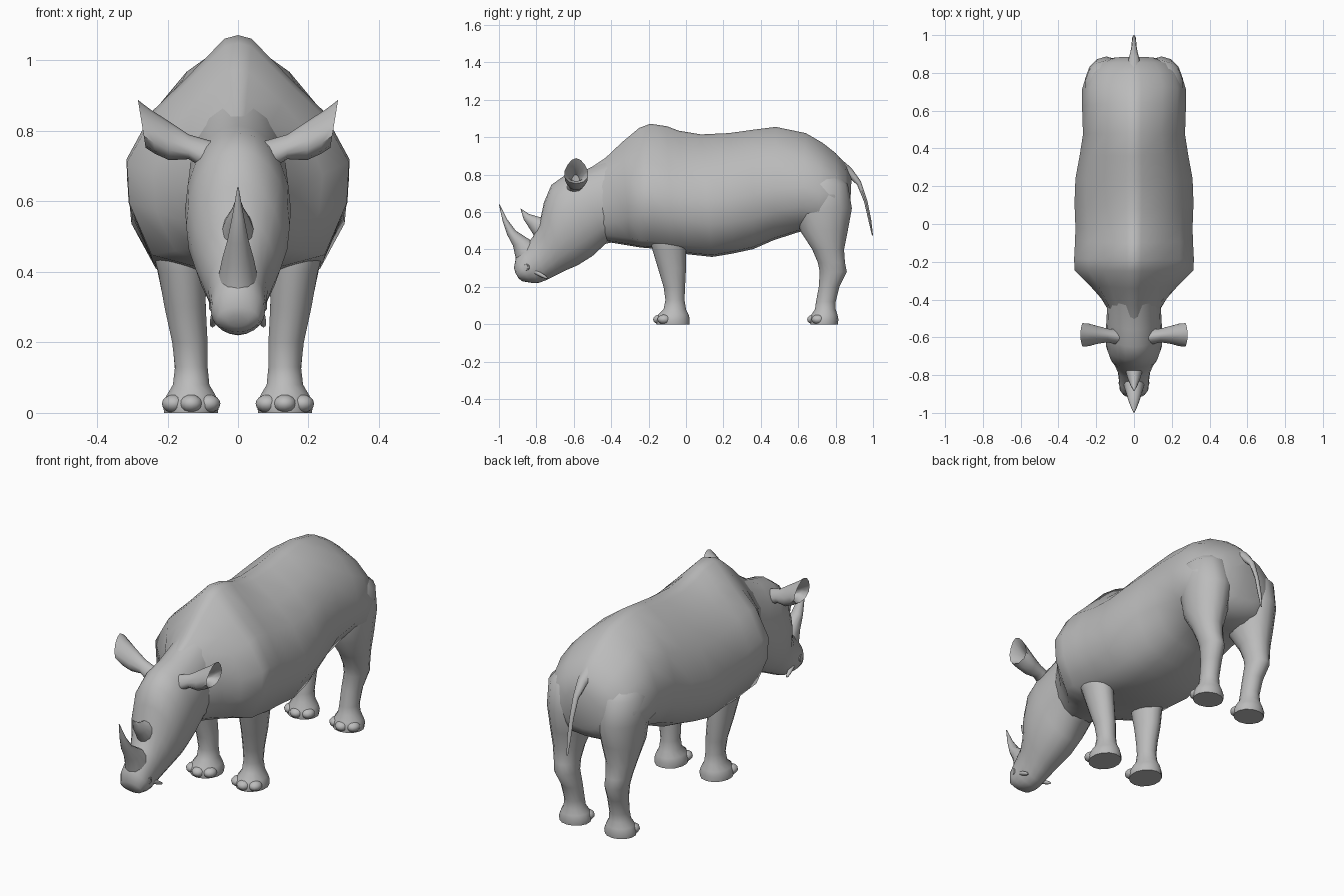
import bpy, bmesh, math
from mathutils import Vector as V

hide = bpy.data.materials.new("grey_hide")
hide.diffuse_color = (0.5, 0.5, 0.5, 1)


def finish(ob, angle=55):
    ob.data.materials.append(hide)
    bpy.ops.object.select_all(action='DESELECT')
    ob.select_set(True)
    bpy.context.view_layer.objects.active = ob
    bpy.ops.object.shade_smooth_by_angle(angle=math.radians(angle))


def loft(name, rings, angle=55):
    """Skin rings given as (top, bottom, half-width vector, half profile)."""
    bm = bmesh.new()
    loops = []
    for top, bot, w, prof in rings:
        top, bot, w = V(top), V(bot), V(w)
        full = prof + [(-u, v) for u, v in prof[-2:0:-1]]
        loops.append([bm.verts.new(bot + (top - bot) * v + w * u) for u, v in full])
    n = len(loops[0])
    for a, b in zip(loops, loops[1:]):
        for i in range(n):
            j = (i + 1) % n
            bm.faces.new((a[i], a[j], b[j], b[i]))
    bm.faces.new(loops[0])
    bm.faces.new(loops[-1])
    bmesh.ops.recalc_face_normals(bm, faces=bm.faces)
    me = bpy.data.meshes.new(name)
    bm.to_mesh(me)
    bm.free()
    ob = bpy.data.objects.new(name, me)
    bpy.context.collection.objects.link(ob)
    finish(ob, angle)


def oval(n=8, taper=0.0):
    """Half ellipse, narrowed toward its top by taper."""
    out = []
    for i in range(n + 1):
        a = math.pi * i / n
        out.append((math.sin(a) * (1 - taper * math.cos(a)), 0.5 + 0.5 * math.cos(a)))
    return out


def yz_rings(rows, prof):
    return [((0, a, b), (0, c, d), (w, 0, 0), prof) for a, b, c, d, w in rows]


def ball(name, loc, size, rot=(0, 0, 0)):
    bpy.ops.mesh.primitive_uv_sphere_add(segments=12, ring_count=8, location=loc, rotation=rot)
    ob = bpy.context.object
    ob.name = name
    ob.scale = size
    finish(ob)


# Body: ridged at the shoulder hump, rounder toward the rump
RIDGE = [(0, 1), (.12, .985), (.5, .8), (.76, .68), (1, .47), (.98, .29), (.78, .06), (.4, .01), (0, 0)]
ROUND = [(0, 1), (.14, .985), (.55, .87), (.84, .71), (1, .46), (.94, .25), (.7, .09), (.4, .02), (0, 0)]


def mix(t):
    return [(a + (c - a) * t, b + (d - b) * t) for (a, b), (c, d) in zip(RIDGE, ROUND)]


body = [  # top y, top z, bottom y, bottom z, half width, roundness
    (-.52, .83, -.42, .44, .13, 1), (-.43, .89, -.36, .43, .175, .8),
    (-.34, .975, -.30, .42, .24, .4), (-.25, 1.05, -.24, .41, .315, 0),
    (-.19, 1.072, -.18, .405, .317, 0), (-.10, 1.058, -.08, .385, .312, .1),
    (-.04, 1.035, 0, .375, .31, .3), (.08, 1.015, .14, .36, .315, .5),
    (.23, 1.022, .25, .378, .31, .7), (.36, 1.04, .36, .402, .288, .8),
    (.48, 1.055, .47, .45, .27, .8), (.64, 1.022, .61, .495, .275, .9),
    (.73, .97, .70, .48, .275, 1), (.80, .915, .79, .49, .25, 1),
    (.855, .855, .845, .52, .20, 1), (.885, .78, .875, .57, .11, 1)]
loft("body", [((0, a, b), (0, c, d), (w, 0, 0), mix(t)) for a, b, c, d, w, t in body])

# Head, from the neck down to the muzzle
loft("head", yz_rings([
    (-.42, .88, -.34, .45, .14), (-.56, .815, -.43, .43, .145),
    (-.65, .795, -.50, .365, .15), (-.72, .745, -.58, .315, .147),
    (-.76, .65, -.65, .285, .128), (-.78, .555, -.70, .26, .105),
    (-.82, .465, -.75, .235, .085), (-.88, .40, -.79, .22, .079),
    (-.91, .355, -.83, .222, .077), (-.92, .30, -.875, .23, .06),
    (-.912, .275, -.895, .245, .03)], oval(10)), 70)

# Horns
loft("front_horn", yz_rings([
    (-.91, .35, -.79, .43, .055), (-.925, .42, -.84, .455, .045),
    (-.957, .48, -.91, .50, .03), (-.98, .55, -.955, .56, .017),
    (-1, .64, -.996, .64, .002)], oval(6)))
loft("rear_horn", yz_rings([
    (-.81, .47, -.75, .57, .045), (-.845, .525, -.79, .575, .033),
    (-.868, .56, -.84, .59, .018), (-.885, .618, -.882, .618, .002)], oval(6)))

# Tail
loft("tail", yz_rings([
    (.81, .90, .83, .80, .04), (.885, .835, .865, .79, .028),
    (.935, .765, .915, .745, .016), (.97, .66, .952, .655, .012),
    (.99, .56, .975, .557, .011), (1, .475, .994, .475, .004)], oval(4)))

# Legs: z, front y, back y, inner x, outer x
front_leg = [
    (.60, -.19, .0, .10, .24), (.48, -.20, .0, .09, .25), (.40, -.18, 0, .09, .228),
    (.30, -.15, 0, .09, .21), (.20, -.12, -.005, .085, .188), (.13, -.11, -.008, .085, .18),
    (.08, -.12, .0, .08, .186), (.05, -.15, .015, .062, .204),
    (.025, -.162, .02, .052, .214), (0, -.158, .02, .055, .212)]
hind_leg = [
    (.82, .64, .80, .08, .20), (.75, .59, .865, .04, .262), (.62, .585, .887, .03, .262),
    (.5, .61, .865, .05, .25), (.4, .675, .845, .08, .23), (.33, .705, .85, .09, .215),
    (.28, .715, .86, .09, .205), (.2, .71, .82, .085, .187), (.12, .695, .80, .085, .18),
    (.08, .69, .80, .08, .186), (.05, .67, .81, .062, .204),
    (.025, .662, .815, .052, .214), (0, .665, .812, .055, .212)]
# Ears: top x, top z, bottom x, bottom z, middle y, half depth; last rings form the cup
ear = [
    (.07, .77, .09, .69, -.60, .04), (.14, .79, .14, .72, -.59, .036),
    (.20, .83, .195, .717, -.587, .048), (.25, .862, .235, .735, -.587, .06),
    (.284, .888, .262, .752, -.587, .062), (.25, .84, .235, .765, -.587, .042),
    (.19, .80, .185, .755, -.59, .02)]

for side, s in (("left", 1), ("right", -1)):
    for kind, leg in (("front", front_leg), ("hind", hind_leg)):
        loft(f"{kind}_leg_{side}", [
            ((s * (a + b) / 2, y0, z), (s * (a + b) / 2, y1, z), ((b - a) / 2, 0, 0), oval(7))
            for z, y0, y1, a, b in leg])
        y = leg[-2][1]
        for i, (dx, dy) in enumerate(((-.05, .045), (0, .022), (.05, .045))):
            ball(f"{kind}_toe_{side}_{i}", (s * (.133 + dx), y + dy, .026), (.033, .036, .026))

    loft(f"ear_{side}", [
        ((s * a, y, b), (s * c, y, d), (0, w, 0), oval(6, .3))
        for a, b, c, d, y, w in ear], 50)

    # Eye with a heavy lid, nostril and mouth crease
    ball(f"eye_{side}", (s * .112, -.668, .455), (.013, .02, .016))
    bpy.ops.mesh.primitive_torus_add(
        location=(s * .114, -.668, .456), rotation=(0, math.pi / 2, s * -.25),
        major_radius=.025, minor_radius=.006, major_segments=16, minor_segments=6)
    bpy.context.object.name = f"eyelid_{side}"
    finish(bpy.context.object)
    bpy.ops.mesh.primitive_torus_add(
        location=(s * .074, -.853, .305), rotation=(0, math.pi / 2, s * -.3),
        major_radius=.013, minor_radius=.005, major_segments=12, minor_segments=6)
    bpy.context.object.name = f"nostril_{side}"
    finish(bpy.context.object)
    ball(f"lip_{side}", (s * .066, -.79, .272), (.012, .06, .011), (math.radians(-28), 0, s * -.15))
